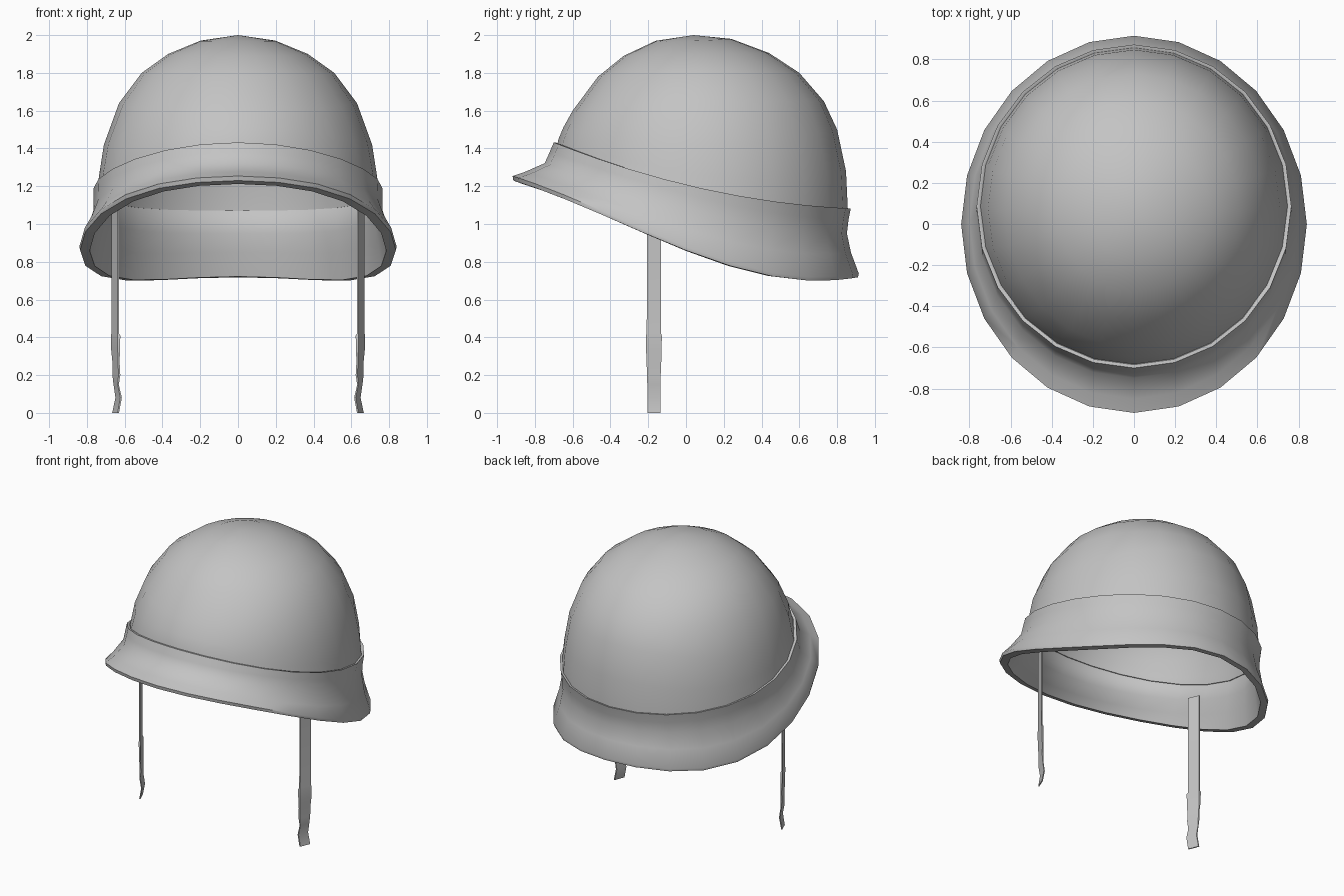
import bpy
import bmesh
import math

SEGMENTS = 24

default_cube = bpy.data.objects.get("Cube")
if default_cube:
    bpy.data.objects.remove(default_cube, do_unlink=True)

# One plain painted-metal grey
grey = bpy.data.materials.new("plain grey")
grey.use_nodes = True
colour = (0.55, 0.55, 0.55, 1)
grey.diffuse_color = colour
grey.node_tree.nodes["Principled BSDF"].inputs["Base Color"].default_value = colour


def finish(bm, name, angle):
    """Turn a bmesh into a named, smoothly shaded object."""
    bmesh.ops.recalc_face_normals(bm, faces=bm.faces)
    mesh = bpy.data.meshes.new(name)
    bm.to_mesh(mesh)
    bm.free()
    mesh.materials.append(grey)
    obj = bpy.data.objects.new(name, mesh)
    bpy.context.collection.objects.link(obj)
    bpy.ops.object.select_all(action="DESELECT")
    obj.select_set(True)
    bpy.context.view_layer.objects.active = obj
    bpy.ops.object.shade_smooth_by_angle(angle=math.radians(angle))


def add_ring(bm, half_width, front, back, z_front, z_side, z_back, sag=0):
    """Oval ring whose height bends from front through side to back."""
    verts = []
    for i in range(SEGMENTS):
        a = math.tau * i / SEGMENTS
        s = math.sin(a)
        y = (front + back) / 2 + s * (back - front) / 2
        z = z_side + s * (z_back - z_front) / 2
        z += s * s * ((z_front + z_back) / 2 - z_side) + sag * (s ** 3 - s)
        verts.append(bm.verts.new((half_width * math.cos(a), y, z)))
    return verts


def bridge(bm, lower, upper):
    count = len(lower)
    for i in range(count):
        j = (i + 1) % count
        bm.faces.new((lower[i], lower[j], upper[j], upper[i]))


def cap(bm, ring, point):
    pole = bm.verts.new(point)
    for i in range(len(ring)):
        bm.faces.new((ring[i], ring[(i + 1) % len(ring)], pole))


# Dome rings: half width, front y, back y, then front, side and back heights
dome_rings = [
    (0.20, -0.16, 0.24, 1.97, 1.97, 1.98),
    (0.37, -0.33, 0.44, 1.89, 1.90, 1.905),
    (0.51, -0.466, 0.60, 1.78, 1.80, 1.80),
    (0.63, -0.60, 0.73, 1.60, 1.64, 1.65),
    (0.71, -0.65, 0.80, 1.51, 1.42, 1.50),
    (0.735, -0.675, 0.847, 1.45, 1.26, 1.28),
    (0.748, -0.684, 0.857, 1.41, 1.17, 1.07),
]
WALL = 0.014

# Dome: outer and inner shells joined at the open bottom
bm = bmesh.new()
outer = [add_ring(bm, *r) for r in dome_rings]
inner = []
for r in dome_rings:
    drop = 0 if r is dome_rings[-1] else WALL
    inner.append(add_ring(bm, r[0] - WALL, r[1] + WALL, r[2] - WALL,
                          *(z - drop for z in r[3:])))
for shell in (outer, inner):
    for upper, lower in zip(shell, shell[1:]):
        bridge(bm, lower, upper)
bridge(bm, inner[-1], outer[-1])
cap(bm, outer[0], (0, 0.04, 2.0))
cap(bm, inner[0], (0, 0.04, 2.0 - WALL))
finish(bm, "helmet_dome", 40)

# Flared brim: closed section running down the outside and up the inside
brim_rings = [
    (0.748, -0.684, 0.858, 1.43, 1.185, 1.08),
    (0.765, -0.70, 0.872, 1.432, 1.188, 1.082),
    (0.764, -0.722, 0.86, 1.38, 1.14, 1.02, 0.015),
    (0.766, -0.748, 0.852, 1.322, 1.07, 0.95, 0.03),
    (0.80, -0.85, 0.873, 1.277, 0.97, 0.85, 0.06),
    (0.84, -0.918, 0.915, 1.254, 0.88, 0.737, 0.10),
    (0.836, -0.914, 0.91, 1.23, 0.861, 0.718, 0.10),
    (0.785, -0.865, 0.868, 1.212, 0.857, 0.722, 0.098),
    (0.767, -0.81, 0.845, 1.25, 0.97, 0.85, 0.06),
    (0.744, -0.72, 0.832, 1.30, 1.07, 0.95, 0.03),
    (0.74, -0.676, 0.846, 1.41, 1.172, 1.072),
]
bm = bmesh.new()
rings = [add_ring(bm, *r) for r in brim_rings]
for upper, lower in zip(rings, rings[1:] + rings[:1]):
    bridge(bm, lower, upper)
finish(bm, "helmet_brim", 55)

# Chin strap sections: height, centre x, sideways skew, width, thickness
strap_sections = [
    (1.13, 0.65, 0.032, 0.072, 0.008),
    (0.42, 0.65, 0.032, 0.076, 0.008),
    (0.41, 0.648, 0.036, 0.084, 0.014),
    (0.33, 0.648, 0.034, 0.082, 0.012),
    (0.27, 0.646, 0.030, 0.078, 0.008),
    (0.20, 0.644, 0.032, 0.072, 0.010),
    (0.15, 0.645, 0.022, 0.070, 0.006),
    (0.08, 0.632, 0.026, 0.070, 0.008),
    (0.00, 0.648, 0.028, 0.070, 0.008),
]
STRAP_Y = -0.17

# Thin flat straps, set diagonally to follow the curve of the shell
for side, label in ((1, "left"), (-1, "right")):
    bm = bmesh.new()
    loops = []
    for z, x, skew, width, thick in strap_sections:
        corners = ((-1, -1), (1, -1), (1, 1), (-1, 1))
        loops.append([bm.verts.new((side * (x + (cx * thick + cy * skew) / 2),
                                    STRAP_Y + cy * width / 2, z))
                      for cx, cy in corners])
    for upper, lower in zip(loops, loops[1:]):
        bridge(bm, lower, upper)
    bm.faces.new(loops[0])
    bm.faces.new(loops[-1])
    finish(bm, label + "_chin_strap", 30)
